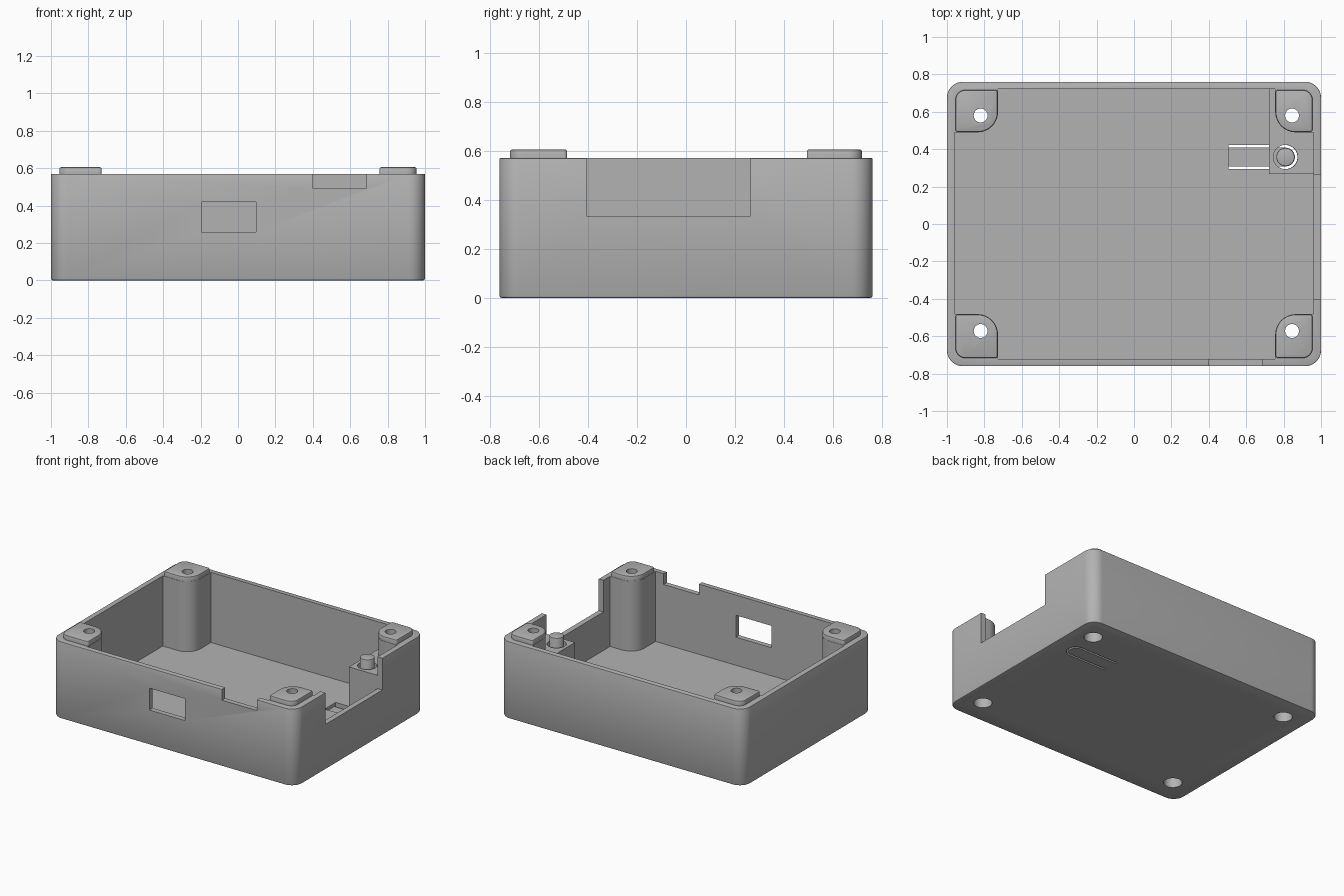
import bpy, bmesh, math

old = bpy.data.objects.get("Cube")
if old:
    bpy.data.objects.remove(old, do_unlink=True)

grey = bpy.data.materials.new("plain grey")
grey.use_nodes = True
grey.diffuse_color = (0.45, 0.45, 0.45, 1)
grey.node_tree.nodes["Principled BSDF"].inputs["Base Color"].default_value = grey.diffuse_color


def prism(name, x, y, z, radii=(0, 0, 0, 0), top_bevel=0, bottom_bevel=0):
    """Upright prism; radii run from the +x+y corner counter-clockwise."""
    pts = []
    corners = ((1, 1), (0, 1), (0, 0), (1, 0))
    for i, ((cx, cy), r) in enumerate(zip(corners, radii)):
        px = x[cx] + (r if cx == 0 else -r)
        py = y[cy] + (r if cy == 0 else -r)
        steps = 12 if r else 0
        for k in range(steps + 1):
            a = math.pi / 2 * (i + k / max(steps, 1))
            p = (px + r * math.cos(a), py + r * math.sin(a))
            if not pts or math.dist(p, pts[-1]) > 1e-5:
                pts.append(p)
    if math.dist(pts[0], pts[-1]) < 1e-5:
        pts.pop()
    bm = bmesh.new()
    low = bm.faces.new([bm.verts.new((px, py, z[0])) for px, py in pts])
    up = bmesh.ops.extrude_face_region(bm, geom=[low])["geom"]
    bmesh.ops.translate(bm, vec=(0, 0, z[1] - z[0]),
                        verts=[v for v in up if isinstance(v, bmesh.types.BMVert)])
    bmesh.ops.recalc_face_normals(bm, faces=bm.faces)
    for level, width in ((z[1], top_bevel), (z[0], bottom_bevel)):
        if width:
            rim = [e for e in bm.edges if all(abs(v.co.z - level) < 1e-5 for v in e.verts)]
            bmesh.ops.bevel(bm, geom=rim, offset=width, segments=2, profile=0.5,
                            affect="EDGES")
    mesh = bpy.data.meshes.new(name)
    bm.to_mesh(mesh)
    bm.free()
    mesh.materials.append(grey)
    obj = bpy.data.objects.new(name, mesh)
    bpy.context.collection.objects.link(obj)
    return obj


def rod(name, x, y, z, r, top_bevel=0):
    return prism(name, (x - r, x + r), (y - r, y + r), z, (r,) * 4, top_bevel)


def combine(target, tool, operation="DIFFERENCE"):
    mod = target.modifiers.new("combine", "BOOLEAN")
    mod.object, mod.operation, mod.solver = tool, operation, "EXACT"
    bpy.context.view_layer.objects.active = target
    bpy.ops.object.modifier_apply(modifier=mod.name)
    bpy.data.objects.remove(tool, do_unlink=True)


def smooth(obj):
    bpy.ops.object.select_all(action="DESELECT")
    obj.select_set(True)
    bpy.context.view_layer.objects.active = obj
    bpy.ops.object.shade_smooth_by_angle(angle=math.radians(30))


FLOOR, RIM, CAP = 0.05, 0.57, 0.605
case = prism("enclosure_body", (-1, 1), (-0.76, 0.76), (0, RIM), (0.085,) * 4, 0.004, 0.01)

# Cavity, leaving four corner posts and the button block standing
cavity = prism("cavity", (-0.96, 0.96), (-0.722, 0.722), (FLOOR, 0.8), (0.03,) * 4)
caps, screw_holes = [], []
for sx in (-1, 1):
    for sy in (-1, 1):
        inner_x = 0.755 if sx > 0 else 0.727
        inner_y = 0.49 if sy > 0 else 0.482
        def span(s, a, b):
            return (a, b) if s > 0 else (-b, -a)
        # the rounded corner faces the middle of the box
        inside = {(1, 1): 2, (-1, 1): 3, (-1, -1): 0, (1, -1): 1}[sx, sy]
        radii = [0.0] * 4
        radii[inside] = 0.11
        post = prism("post", span(sx, inner_x, 1.1), span(sy, inner_y, 0.9), (-0.1, 0.9), radii)
        combine(cavity, post)
        radii = [0.015] * 4
        radii[inside] = 0.105
        radii[(inside + 2) % 4] = 0.055
        caps.append(prism("post_cap", span(sx, inner_x + 0.002, 0.955),
                          span(sy, inner_y + 0.002, 0.717), (0.4, CAP), radii, 0.008))
        screw_holes.append((0.845 if sx > 0 else -0.82, 0.58 if sy > 0 else -0.572))

combine(cavity, prism("button_block", (0.722, 1.1), (0.268, 0.9), (-0.1, 0.43)))
combine(case, cavity)
for cap in caps:
    combine(case, cap, "UNION")

# Screw holes with wider recesses underneath
for x, y in screw_holes:
    combine(case, rod("screw_hole", x, y, (-0.1, 0.8), 0.037))
    combine(case, rod("screw_recess", x, y, (-0.1, 0.3), 0.062))

# Openings in the front and left walls
combine(case, prism("front_window", (-0.195, 0.097), (-0.9, -0.68), (0.258, 0.42)))
combine(case, prism("front_notch", (0.4, 0.688), (-0.9, -0.68), (0.49, 0.8)))
combine(case, prism("side_notch", (0.94, 1.1), (-0.405, 0.262), (0.335, 0.8)))

# Springy button tab: thinned floor, a U-shaped slit and a bore for the peg
BX, BY, R, PEG = 0.81, 0.358, 0.064, 0.05
combine(case, prism("tab_recess", (0.505, BX + R), (BY - R, BY + R), (0.025, 0.1),
                    (R, 0, 0, R)))
slit = prism("tab_slit", (0.505, BX + R), (BY - R, BY + R), (-0.1, 0.06), (R, 0, 0, R))
combine(slit, prism("tab", (0.3, BX + PEG), (BY - PEG, BY + PEG), (-0.2, 0.2),
                    (PEG, 0, 0, PEG)))
combine(case, slit)
combine(case, rod("button_bore", BX, BY, (0.06, 0.8), R + 0.001))
smooth(case)

# Button peg standing on the tab
smooth(rod("button_peg", BX, BY, (0.015, 0.495), PEG - 0.001, 0.006))
